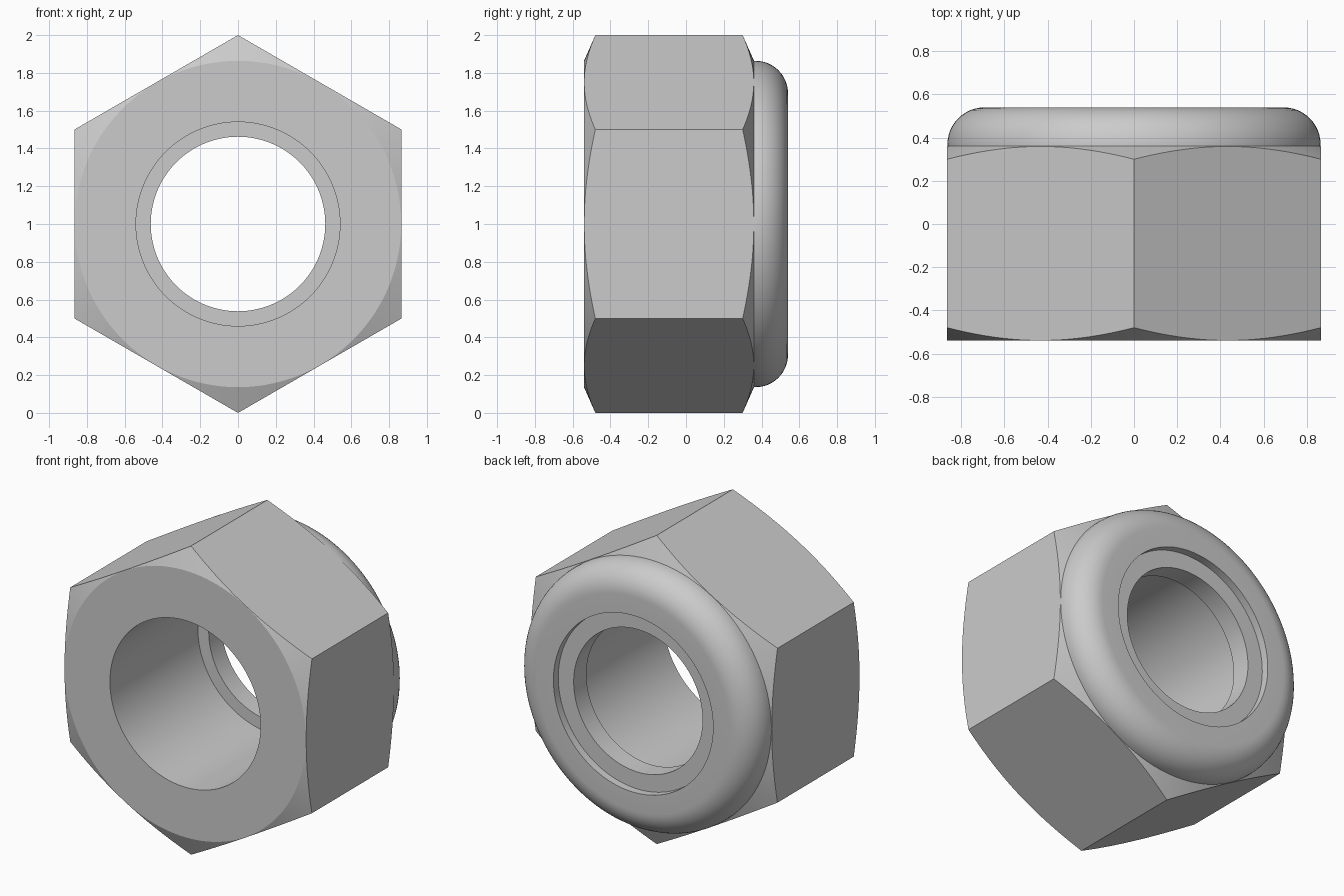
import bpy, bmesh, math
from mathutils import Matrix, Vector

cube = bpy.data.objects.get("Cube")
if cube:
    bpy.data.objects.remove(cube, do_unlink=True)

SEGMENTS = 144
AXIS_HEIGHT = 1.0

steel = bpy.data.materials.new("grey steel")
steel.use_nodes = True
colour = (0.6, 0.6, 0.6, 1)
steel.diffuse_color = colour
steel.node_tree.nodes["Principled BSDF"].inputs["Base Color"].default_value = colour


def add_object(name, bm):
    bmesh.ops.recalc_face_normals(bm, faces=bm.faces)
    mesh = bpy.data.meshes.new(name)
    bm.to_mesh(mesh)
    bm.free()
    mesh.materials.append(steel)
    obj = bpy.data.objects.new(name, mesh)
    bpy.context.collection.objects.link(obj)
    return obj


def lathe(name, profile):
    """Revolve a closed (radius, y) profile about the nut axis."""
    bm = bmesh.new()
    verts = [bm.verts.new((r, y, AXIS_HEIGHT)) for r, y in profile]
    edges = [bm.edges.new((v, verts[i - 1])) for i, v in enumerate(verts)]
    bmesh.ops.spin(bm, geom=verts + edges, cent=(0, 0, AXIS_HEIGHT), axis=(0, 1, 0),
                   angle=math.tau, steps=SEGMENTS, use_merge=True)
    bmesh.ops.remove_doubles(bm, verts=bm.verts, dist=1e-5)
    return add_object(name, bm)


def smooth(obj):
    bpy.ops.object.select_all(action="DESELECT")
    obj.select_set(True)
    bpy.context.view_layer.objects.active = obj
    bpy.ops.object.shade_smooth_by_angle(angle=math.radians(18))


# Turned shell: bore, chamfered ends and rounded rear collar
FILLET = 0.172
collar = [(0.692 + FILLET * math.cos(a), 0.368 + FILLET * math.sin(a))
          for a in (math.pi / 2 * i / 12 for i in range(13))]
shell = [(0.54, -0.54), (0.864, -0.54), (1.05, -0.458), (1.05, 0.278), (0.864, 0.36)]
shell += collar + [(0.572, 0.54), (0.572, 0.36), (0.54, 0.36)]
nut_body = lathe("nut_body", shell)

# Hexagonal prism that trims the shell to six flats
bm = bmesh.new()
bmesh.ops.create_cone(bm, cap_ends=True, segments=6, radius1=1, radius2=1, depth=2)
turn = Matrix.Rotation(math.pi / 2, 4, "X")
top = max(bm.verts, key=lambda v: v.co.y).co
if abs(top.x) > 0.01:
    turn = turn @ Matrix.Rotation(math.pi / 6, 4, "Z")
bmesh.ops.transform(bm, matrix=Matrix.Translation(Vector((0, 0, AXIS_HEIGHT))) @ turn, verts=bm.verts)
hex_cutter = add_object("hex_cutter", bm)
hex_cutter.hide_render = True

trim = nut_body.modifiers.new("hex flats", "BOOLEAN")
trim.operation = "INTERSECT"
trim.solver = "EXACT"
trim.object = hex_cutter
bpy.ops.object.select_all(action="DESELECT")
nut_body.select_set(True)
bpy.context.view_layer.objects.active = nut_body
bpy.ops.object.modifier_apply(modifier=trim.name)
bpy.data.objects.remove(hex_cutter, do_unlink=True)
smooth(nut_body)

# Locking ring recessed in the collar
locking_ring = lathe("locking_ring", [(0.462, 0.36), (0.572, 0.36), (0.572, 0.49), (0.462, 0.49)])
smooth(locking_ring)
